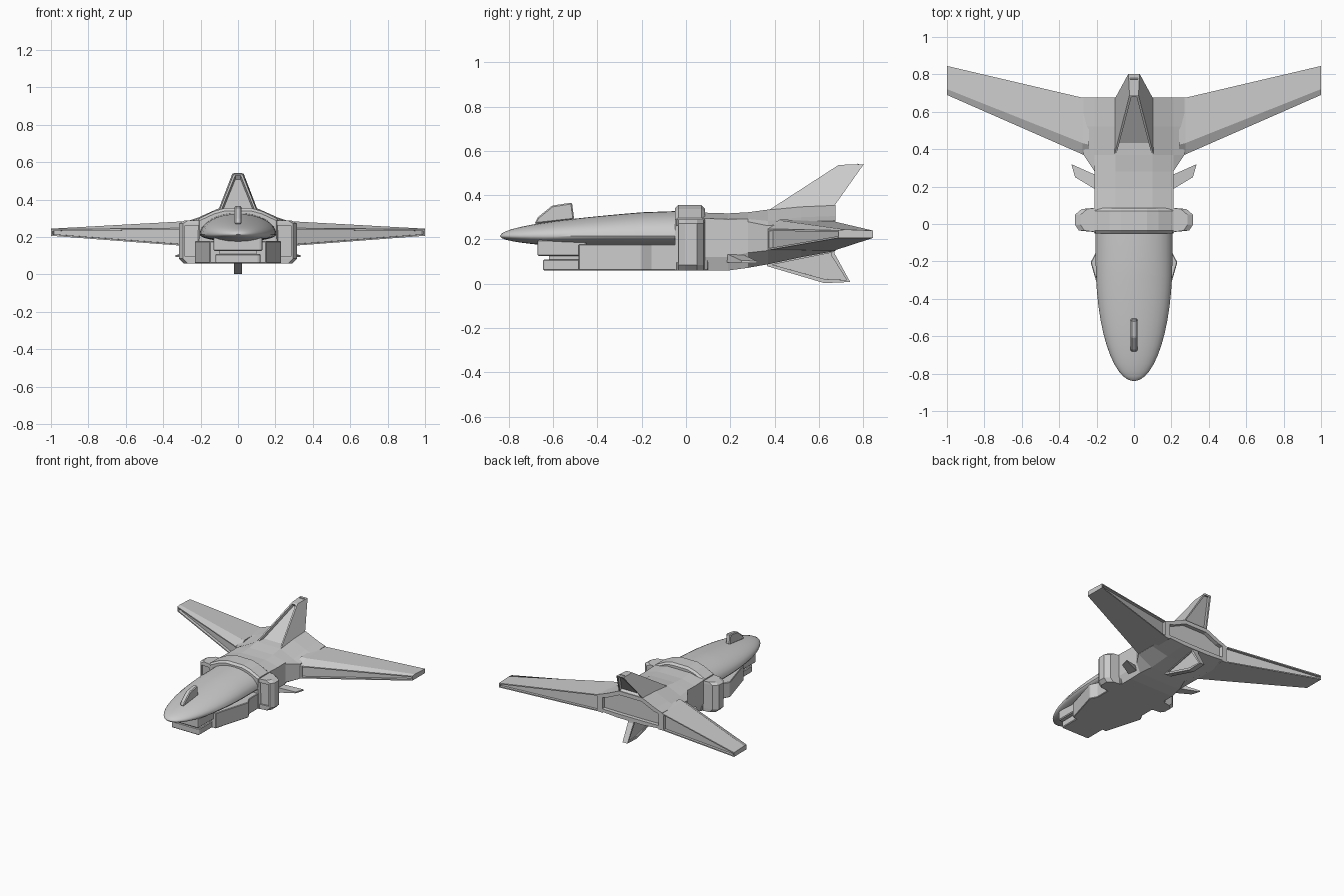
import bpy, bmesh, math
from mathutils import Vector

if "Cube" in bpy.data.objects:
    bpy.data.objects.remove(bpy.data.objects["Cube"])


def finish(name, bm, mirror=False, bevel=0, smooth=False):
    bmesh.ops.recalc_face_normals(bm, faces=bm.faces)
    me = bpy.data.meshes.new(name)
    bm.to_mesh(me)
    bm.free()
    ob = bpy.data.objects.new(name, me)
    bpy.context.collection.objects.link(ob)
    if bevel:
        b = ob.modifiers.new("bevel", 'BEVEL')
        b.width, b.segments = bevel, 1
    if mirror:
        m = ob.modifiers.new("mirror", 'MIRROR')
        m.use_clip = False
    if smooth:
        bpy.context.view_layer.objects.active = ob
        ob.select_set(True)
        bpy.ops.object.shade_smooth_by_angle(angle=math.radians(35))
        ob.select_set(False)
    return ob


def loft(rings):
    """Skin closed rings of equal length, cap both ends."""
    bm = bmesh.new()
    vs = [[bm.verts.new(p) for p in r] for r in rings]
    n = len(rings[0])
    for a, b in zip(vs, vs[1:]):
        for i in range(n):
            bm.faces.new((a[i], a[(i + 1) % n], b[(i + 1) % n], b[i]))
    bm.faces.new(vs[0])
    bm.faces.new(vs[-1])
    bmesh.ops.recalc_face_normals(bm, faces=bm.faces)
    return bm


def recess(bm, test, t, d):
    """Sink an inset panel into each face accepted by test."""
    bm.normal_update()
    fs = [f for f in bm.faces if test(f)]
    bmesh.ops.inset_individual(bm, faces=fs, thickness=t)
    for f in fs:
        off = f.normal * -d
        new = bmesh.ops.extrude_discrete_faces(bm, faces=[f])['faces'][0]
        for v in new.verts:
            v.co += off


def sym(half, y):
    """Right half section (x, z), top to bottom, to a full ring."""
    return [Vector((x, y, z)) for x, z in half] + [Vector((-x, y, z)) for x, z in reversed(half)]


def plan(pts, z0, z1):
    """Symmetric plan outline (half width, y) extruded in z."""
    full = pts + [(-x, y) for x, y in reversed(pts)]
    return loft([[(x, y, z) for x, y in full] for z in (z0, z1)])


def blade(pts, w):
    """Side profile (y, z, width scale) with thickness along x."""
    return loft([[(s * w * k, y, z) for y, z, k in pts] for s in (-1, 1)])


# rounded nose and canopy shell
rings = []
for i in range(13):
    t = 0.02 + 0.98 * i / 12
    a = t * math.pi / 2
    y, s = -0.2 - 0.64 * math.cos(a), math.sin(a)
    q = (y + 0.84) / 0.64
    top = 0.215 + 0.11 * q ** 0.5 * (1 - 0.02 * q)
    low = 0.215 - 0.04 * min(1, s * 1.4)
    rings.append((y, 0.205 * s, top, low))
rings.append((0.0, 0.205, 0.33, 0.175))
n = 32
shell = []
for y, w, top, low in rings:
    ring = []
    for k in range(n):
        a = 2 * math.pi * k / n
        c, s = math.cos(a), math.sin(a)
        ring.append((w * c, y, 0.215 + s * ((top - 0.215) if s > 0 else (0.215 - low))))
    shell.append(ring)
finish("nose_shell", loft(shell), smooth=True)

# nose antenna blade
finish("nose_antenna", blade([(-0.685, 0.27, 1), (-0.67, 0.30, 1), (-0.605, 0.353, 1),
                              (-0.515, 0.367, 1), (-0.505, 0.29, 1)], 0.018), bevel=0.006)

# stepped chin block below the nose
finish("chin_upper", plan([(0.12, -0.67), (0.13, -0.66), (0.13, -0.45)], 0.125, 0.2), bevel=0.006)
finish("chin_middle", plan([(0.10, -0.62), (0.10, -0.45)], 0.09, 0.15))
finish("chin_lower", plan([(0.11, -0.645), (0.12, -0.635), (0.12, -0.45)], 0.06, 0.11), bevel=0.005)
finish("belly_block", plan([(0.15, -0.485), (0.232, -0.205), (0.205, -0.155), (0.205, 0.1)],
                           0.06, 0.178), bevel=0.004)

# raised collar over the fuselage
half = [(0.07, 0.355), (0.13, 0.338), (0.21, 0.298), (0.22, 0.06)]
inner = [(0.068, 0.34), (0.125, 0.325), (0.205, 0.288), (0.21, 0.062)]
finish("collar", loft([sym(inner, -0.05), sym(half, -0.035), sym(half, 0.07), sym(inner, 0.085)]))

# side pods hanging from the collar
pod = [(0.19, -0.045), (0.295, -0.035), (0.315, -0.005), (0.315, 0.05), (0.28, 0.08), (0.19, 0.088)]
bm = loft([[(x if x < 0.2 else x - d, y, z) for x, y in pod]
           for z, d in ((0.06, 0.025), (0.085, 0), (0.272, 0), (0.29, 0.03))])
recess(bm, lambda f: abs(f.normal.y) > 0.9 and f.normal.y < 0 and f.calc_area() > 0.01, 0.015, 0.012)
finish("side_pod", bm, mirror=True)

# rear fuselage, swelling into the wing roots
secs = [(0.06, 0.322, 0.21, 0.285, 0.12, 0.06, 0.19), (0.19, 0.318, 0.21, 0.28, 0.12, 0.06, 0.19),
        (0.28, 0.323, 0.21, 0.28, 0.14, 0.072, 0.18), (0.37, 0.335, 0.27, 0.262, 0.15, 0.088, 0.15),
        (0.52, 0.348, 0.27, 0.28, 0.15, 0.12, 0.13), (0.675, 0.355, 0.27, 0.285, 0.16, 0.148, 0.11)]
bm = loft([sym([(0.1, zt), (0.21, zs + (zt - zs) * 0.3), (w, zs), (w, zl), (bw, zb)], y)
           for y, zt, w, zs, zl, zb, bw in secs])
recess(bm, lambda f: f.normal.y > 0.9, 0.03, 0.03)
finish("rear_fuselage", bm)

# swept wings with sunken panels in the leading and trailing edges
wing = [(0.24, 0.36, 0.675, 0.15, 0.25, 0.29), (0.275, 0.372, 0.675, 0.152, 0.248, 0.285),
        (1.0, 0.69, 0.845, 0.207, 0.242, 0.245)]
bm = loft([[(x, le, zb), (x, le, zl), (x, le + (te - le) * 0.2, zt), (x, te, zt - 0.005), (x, te, zb)]
           for x, le, te, zb, zl, zt in wing])
recess(bm, lambda f: abs(f.normal.y) > 0.8 and f.calc_area() > 0.03, 0.012, 0.02)
finish("wing", bm, mirror=True)

# tapered tail fin with sunken front and rear panels
base = [(-0.105, 0.37, 0.33), (0.105, 0.37, 0.33), (0.105, 0.665, 0.345), (-0.105, 0.665, 0.345)]
tip = [(-0.024, 0.69, 0.537), (0.024, 0.69, 0.537), (0.03, 0.803, 0.54), (-0.03, 0.803, 0.54)]
bm = loft([base, tip])
recess(bm, lambda f: abs(f.normal.x) < 0.2 and 0.4 < f.calc_center_median().z < 0.5, 0.016, 0.025)
finish("tail_fin", bm)

# lower fin with sunken side panels
bm = blade([(0.365, 0.08, 1), (0.37, 0.098, 1), (0.67, 0.155, 1), (0.672, 0.135, 1),
            (0.742, 0.008, 0.9), (0.625, 0.003, 0.9)], 0.023)
recess(bm, lambda f: abs(f.normal.x) > 0.9, 0.018, 0.008)
finish("lower_fin", bm)

# small side winglets
outline = [(0.19, 0.18, 0.115), (0.215, 0.19, 0.115), (0.315, 0.25, 0.1),
           (0.335, 0.32, 0.098), (0.19, 0.255, 0.115)]
finish("side_winglet", loft([[(x, y, z + s * (0.018 if x < 0.3 else 0.005)) for x, y, z in outline]
                             for s in (-1, 1)]), mirror=True)
